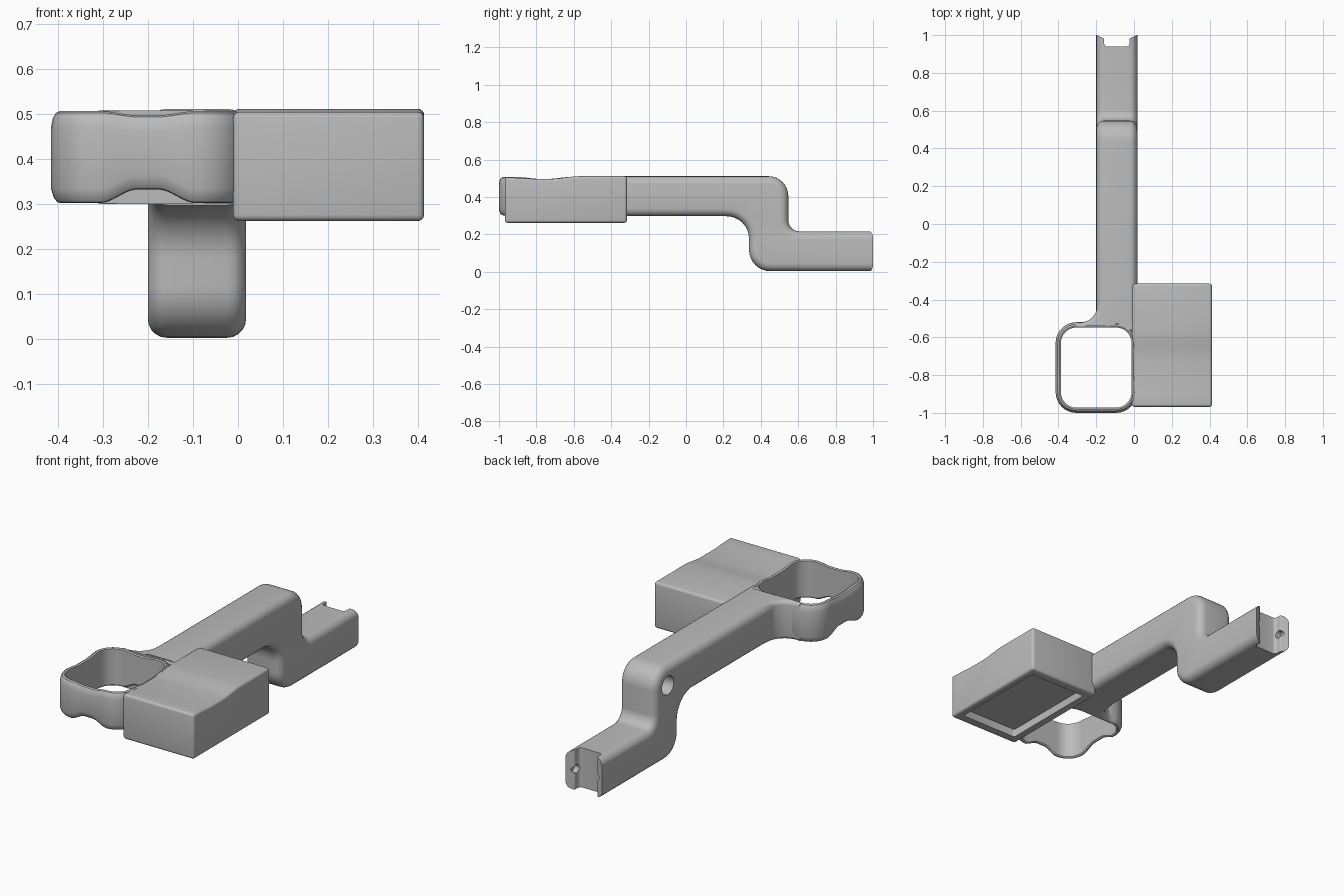
import bpy, bmesh, math
from mathutils import Vector

if "Cube" in bpy.data.objects:
    bpy.data.objects.remove(bpy.data.objects["Cube"], do_unlink=True)

grey = bpy.data.materials.new("plain_grey")
grey.use_nodes = True
grey.diffuse_color = (0.5, 0.5, 0.5, 1)
grey.node_tree.nodes["Principled BSDF"].inputs["Base Color"].default_value = (0.5, 0.5, 0.5, 1)


def finish(bm, name):
    bmesh.ops.recalc_face_normals(bm, faces=bm.faces)
    mesh = bpy.data.meshes.new(name)
    bm.to_mesh(mesh)
    bm.free()
    mesh.materials.append(grey)
    ob = bpy.data.objects.new(name, mesh)
    bpy.context.collection.objects.link(ob)
    return ob


def activate(ob):
    bpy.ops.object.select_all(action='DESELECT')
    ob.select_set(True)
    bpy.context.view_layer.objects.active = ob


def smooth(ob):
    activate(ob)
    bpy.ops.object.shade_smooth_by_angle(angle=math.radians(35))


def rounded(points, steps=8):
    """Replace each (a, b, radius) corner with a tangent curve."""
    out = []
    for i, (a, b, r) in enumerate(points):
        p = Vector((a, b))
        if r == 0:
            out.append(p)
            continue
        u = (Vector(points[i - 1][:2]) - p).normalized()
        v = (Vector(points[(i + 1) % len(points)][:2]) - p).normalized()
        half = u.angle(v) / 2
        centre = p + (u + v).normalized() * (r / math.sin(half))
        s = p + u * (r / math.tan(half)) - centre
        e = p + v * (r / math.tan(half)) - centre
        sweep = s.angle(e)
        for k in range(steps + 1):
            t = k / steps
            out.append(centre + (s * math.sin((1 - t) * sweep) + e * math.sin(t * sweep)) / math.sin(sweep))
    return out


def prism(points, lo, hi, axis):
    """Extrude a profile: axis X takes (y, z) points, axis Z takes (x, y)."""
    bm = bmesh.new()
    place = (lambda p, d: (d, p[0], p[1])) if axis == 'X' else (lambda p, d: (p[0], p[1], d))
    ends = [[bm.verts.new(place(p, d)) for p in points] for d in (lo, hi)]
    for end in ends:
        bm.faces.new(end)
    n = len(points)
    for i in range(n):
        j = (i + 1) % n
        bm.faces.new((ends[0][i], ends[0][j], ends[1][j], ends[1][i]))
    bmesh.ops.recalc_face_normals(bm, faces=bm.faces)
    return bm


def bevel(bm, edges, width, segments=5):
    bmesh.ops.bevel(bm, geom=edges, offset=width, offset_type='OFFSET', segments=segments,
                    profile=0.5, affect='EDGES', clamp_overlap=False)


def rims(bm, axis):
    """Edges lying in either end cap of a prism."""
    return [e for e in bm.edges if abs(e.verts[0].co[axis] - e.verts[1].co[axis]) < 1e-5]


def cut(ob, cutter):
    cutter.hide_render = True
    mod = ob.modifiers.new("cut", 'BOOLEAN')
    mod.operation, mod.solver, mod.object = 'DIFFERENCE', 'EXACT', cutter
    activate(ob)
    bpy.ops.object.modifier_apply(modifier=mod.name)
    bpy.data.objects.remove(cutter, do_unlink=True)


def rod(name, x0, x1, y, z, r):
    circle = [(y + r * math.cos(math.tau * i / 32), z + r * math.sin(math.tau * i / 32)) for i in range(32)]
    return finish(prism(circle, x0, x1, 'X'), name)


# Cranked arm with soft long edges
START, END = -0.53, 1.0
arm_side = rounded([(START, 0.297, 0), (0.337, 0.297, 0.12), (0.337, 0.003, 0.115), (END, 0.003, 0),
                    (END, 0.216, 0), (0.547, 0.216, 0.06), (0.547, 0.511, 0.105), (START, 0.511, 0)])
bm = prism(arm_side, -0.2, 0.018, 'X')
soft = [e for e in rims(bm, 0)
        if not any(all(abs(v.co.y - y) < 1e-5 for v in e.verts) for y in (START, END))]
bevel(bm, soft, 0.042)
arm = finish(bm, "arm")

# Clip jaws at the arm end, with pin sockets in their inner walls
jaw = [(-0.198, 1.0, 0), (-0.158, 0.982, 0.006), (-0.158, 0.94, 0.016),
       (-0.024, 0.94, 0.016), (-0.024, 0.982, 0.006), (0.016, 1.0, 0), (0.016, 1.1, 0), (-0.198, 1.1, 0)]
cut(arm, finish(prism(rounded(jaw, 4), -0.1, 0.3, 'Z'), "jaw_cutter"))
cut(arm, rod("socket_cutter", -0.186, 0.004, 0.968, 0.11, 0.022))
# Blind hole in the side of the bend
cut(arm, rod("hole_cutter", -0.3, -0.1, 0.44, 0.405, 0.05))
smooth(arm)

# Side housing with a shallow dip across its top
housing_side = [(-0.968, 0.262), (-0.316, 0.262), (-0.316, 0.511), (-0.57, 0.511)]
for i in range(1, 9):
    t = i / 8
    housing_side.append((-0.57 - 0.15 * t, 0.511 - 0.014 * t * t * (3 - 2 * t)))
housing_side += [(-0.82, 0.497), (-0.9, 0.502), (-0.968, 0.505)]
bm = prism(housing_side, -0.011, 0.413, 'X')
bevel(bm, [e for e in bm.edges if e.calc_face_angle(0) > 1.0], 0.014, 4)
housing = finish(bm, "housing")
recess = rounded([(0.035, -0.915, 0.01), (0.375, -0.915, 0.01), (0.375, -0.365, 0.01), (0.035, -0.365, 0.01)], 3)
cut(housing, finish(prism(recess, 0.2, 0.305, 'Z'), "recess_cutter"))
smooth(housing)

# Open ring: a section swept round a soft rectangle, scalloped between its corners
CX, CY, HX, HY, R, WALL = -0.2, -0.76, 0.215, 0.24, 0.11, 0.028
bm = bmesh.new()
path = []
for q in range(4):
    sx, sy = [(1, 1), (-1, 1), (-1, -1), (1, -1)][q]
    c = Vector((CX + sx * (HX - R), CY + sy * (HY - R)))
    for k in range(9):
        a = math.pi / 2 * (q + k / 8)
        path.append((c, Vector((math.cos(a), math.sin(a))), 0.0))
    # straight run to the next corner
    nx, ny = [(-1, 1), (-1, -1), (1, -1), (1, 1)][q]
    c2 = Vector((CX + nx * (HX - R), CY + ny * (HY - R)))
    for k in range(1, 16):
        t = k / 16
        s = min(1, 2.6 * min(t, 1 - t))
        path.append((c.lerp(c2, t), path[-1][1], s * s * (3 - 2 * s)))
loops = []
for c, n, mid in path:
    low, top = 0.302 + 0.03 * mid, 0.506 - 0.009 * mid
    section = [(WALL, low + 0.006), (0.022, low), (0.014, low + 0.002), (0.006, low + 0.012), (0, low + 0.032),
               (0, top - 0.036), (0.004, top - 0.016), (0.011, top - 0.004), (0.02, top), (WALL, top - 0.004)]
    loops.append([bm.verts.new((*(c + n * (R - o)), z)) for o, z in section])
for i, a in enumerate(loops):
    b = loops[(i + 1) % len(loops)]
    for j in range(len(a)):
        k = (j + 1) % len(a)
        bm.faces.new((a[j], b[j], b[k], a[k]))
smooth(finish(bm, "ring"))

# Webs blending the ring into the arm
webs = {"left_over_web": [(-0.1, -0.4, 0), (-0.192, -0.4, 0), (-0.197, -0.522, 0.095), (-0.31, -0.522, 0),
                          (-0.31, -0.538, 0), (-0.1, -0.538, 0)],
        "corner_web": [(-0.08, -0.53, 0), (-0.025, -0.56, 0), (0.008, -0.56, 0), (0.008, -0.45, 0), (-0.08, -0.45, 0)]}
for name, outline in webs.items():
    bm = prism(rounded(outline), 0.3, 0.507, 'Z')
    if name != "corner_web":
        bevel(bm, [e for e in rims(bm, 2) if all(v.co.x < -0.19 and v.co.y > -0.53 for v in e.verts)], 0.02, 4)
    smooth(finish(bm, "fillet_web" if name != "corner_web" else name))
